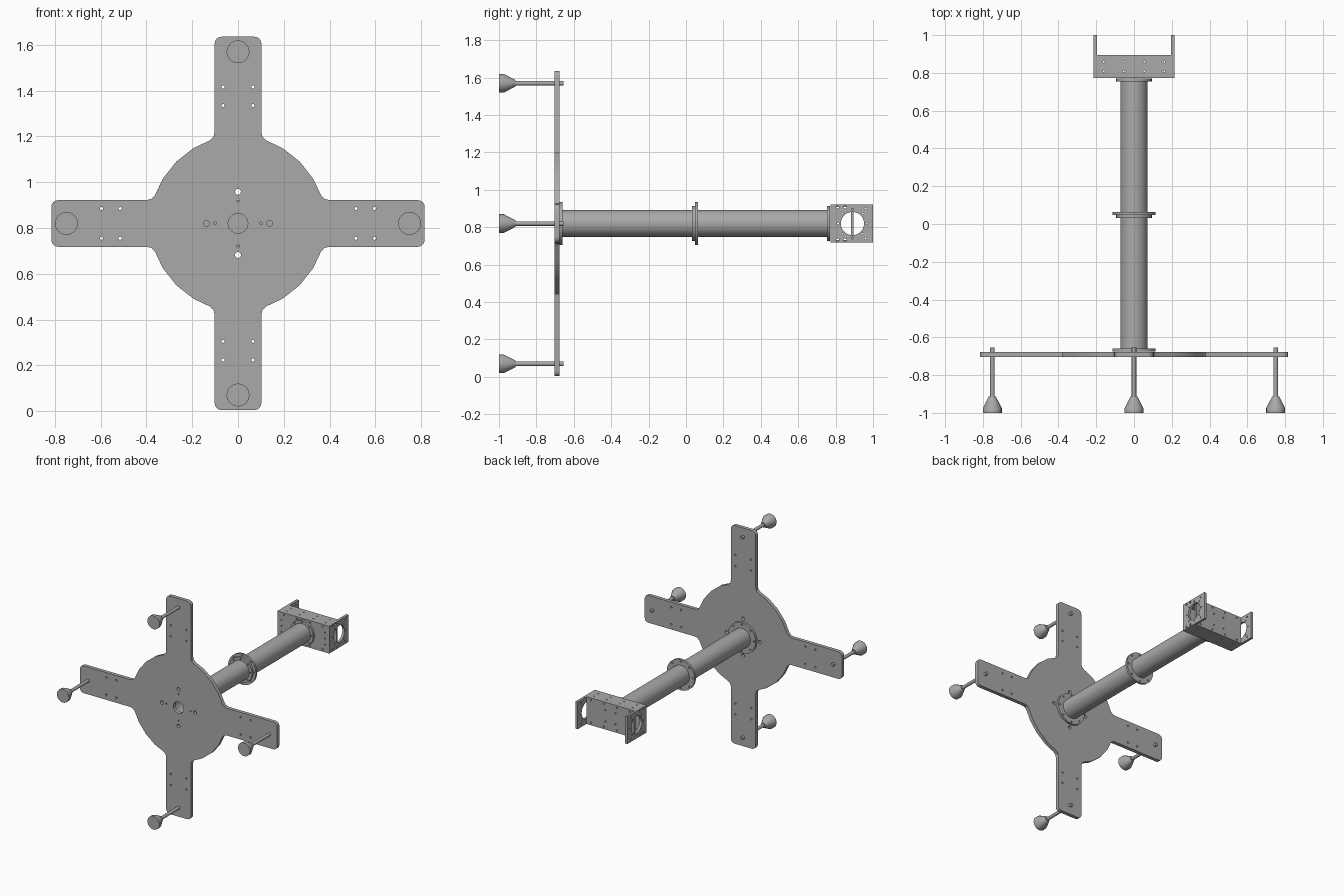
import bpy, bmesh
from math import cos, sin, pi, radians
from mathutils import Matrix, Vector

cube = bpy.data.objects.get("Cube")
if cube:
    bpy.data.objects.remove(cube)

CZ = 0.82  # height of the main axis

grey = bpy.data.materials.new("plain grey")
grey.use_nodes = True
COLOUR = (0.4, 0.4, 0.4, 1)
grey.diffuse_color = COLOUR
grey.node_tree.nodes["Principled BSDF"].inputs["Base Color"].default_value = COLOUR


def finish(obj, smooth=True):
    obj.data.materials.append(grey)
    bpy.ops.object.select_all(action="DESELECT")
    obj.select_set(True)
    bpy.context.view_layer.objects.active = obj
    if smooth:
        bpy.ops.object.shade_smooth_by_angle(angle=radians(32))
    return obj


def circle(x, y, r, n=12):
    return [(x + r * cos(2 * pi * i / n), y + r * sin(2 * pi * i / n)) for i in range(n)]


def ring_holes(count, dist, r, start=0.0, cx=0.0):
    return [circle(cx + dist * cos(start + 2 * pi * i / count),
                   dist * sin(start + 2 * pi * i / count), r) for i in range(count)]


def rectangle(x0, x1, y0, y1):
    return [(x0, y0), (x1, y0), (x1, y1), (x0, y1)]


def plate(name, outline, holes, thickness, centre, facing="y"):
    """Flat sheet with drilled holes, facing along y, x or z."""
    curve = bpy.data.curves.new(name, "CURVE")
    curve.dimensions = "2D"
    curve.fill_mode = "BOTH"
    curve.extrude = thickness / 2
    for loop in [outline] + holes:
        spline = curve.splines.new("POLY")
        spline.points.add(len(loop) - 1)
        for point, (x, y) in zip(spline.points, loop):
            point.co = (x, y, 0, 1)
        spline.use_cyclic_u = True
    temp = bpy.data.objects.new(name + "_outline", curve)
    bpy.context.collection.objects.link(temp)
    depsgraph = bpy.context.evaluated_depsgraph_get()
    mesh = bpy.data.meshes.new_from_object(temp.evaluated_get(depsgraph))
    bpy.data.objects.remove(temp)
    turn = {"y": Matrix.Rotation(pi / 2, 4, "X"),
            "x": Matrix.Rotation(pi / 2, 4, "Z") @ Matrix.Rotation(pi / 2, 4, "X"),
            "z": Matrix.Identity(4)}[facing]
    mesh.transform(Matrix.Translation(Vector(centre)) @ turn)
    bm = bmesh.new()
    bm.from_mesh(mesh)
    bmesh.ops.remove_doubles(bm, verts=bm.verts, dist=1e-5)
    bmesh.ops.recalc_face_normals(bm, faces=bm.faces)
    bm.to_mesh(mesh)
    bm.free()
    mesh.materials.clear()
    mesh.name = name
    obj = bpy.data.objects.new(name, mesh)
    bpy.context.collection.objects.link(obj)
    return finish(obj)


def lathe(name, profile, x, z, hollow=False, n=32):
    """Turn (radius, y) points around an axis running along y."""
    bm = bmesh.new()
    rings = [[bm.verts.new((x + r * cos(2 * pi * i / n), y, z + r * sin(2 * pi * i / n)))
              for i in range(n)] for r, y in profile]
    pairs = list(zip(rings, rings[1:]))
    if hollow:
        pairs.append((rings[-1], rings[0]))
    else:
        bm.faces.new(rings[0])
        bm.faces.new(rings[-1])
    for a, b in pairs:
        for i in range(n):
            j = (i + 1) % n
            bm.faces.new((a[i], a[j], b[j], b[i]))
    bmesh.ops.recalc_face_normals(bm, faces=bm.faces)
    mesh = bpy.data.meshes.new(name)
    bm.to_mesh(mesh)
    bm.free()
    obj = bpy.data.objects.new(name, mesh)
    bpy.context.collection.objects.link(obj)
    return finish(obj)


# Cross-shaped base plate: one quarter outline, repeated four times
W, TIP, R = 0.102, 0.816, 0.03
corner = [(W - R + R * sin(a * pi / 8), TIP - R + R * cos(a * pi / 8)) for a in range(5)]
fillet = [(W, 0.4), (0.107, 0.378), (0.125, 0.362), (0.195, 0.329)]
quarter = corner + fillet + [(0.27, 0.27)]
quarter += [(y, x) for x, y in reversed(corner + fillet)]
outline, holes = [], [circle(0, 0, 0.043, 32)]
for k in range(4):
    c, s = round(cos(k * pi / 2)), round(sin(k * pi / 2))
    outline += [(x * c + y * s, y * c - x * s) for x, y in quarter]
    drill = [(0, 0.138, 0.013), (0, 0.1, 0.006)]
    drill += [(side * 0.065, d, 0.007) for side in (-1, 1) for d in (0.515, 0.597)]
    holes += [circle(x * c + y * s, y * c - x * s, r) for x, y, r in drill]
plate("base_plate", outline, holes, 0.027, (0, -0.69, CZ))

# Four feet with threaded rods, one at each arm tip
for name, x, z in (("left", 0.75, 0), ("right", -0.75, 0), ("upper", 0, 0.75), ("lower", 0, -0.75)):
    lathe(name + "_foot", [(0.05, -1), (0.05, -0.975), (0.018, -0.912), (0.012, -0.912),
                           (0.012, -0.655)], x, CZ + z, n=24)

# Two identical tube sections with a wide flange in front and a narrow one behind
LENGTH, THICK = 0.723, 0.016
for name, y in (("front", -0.676), ("rear", 0.047)):
    lathe(name + "_tube", [(0.072, y), (0.072, y + LENGTH), (0.064, y + LENGTH), (0.064, y)],
          0, CZ, hollow=True, n=40)
    bore = [circle(0, 0, 0.066, 40)]
    plate(name + "_wide_flange", circle(0, 0, 0.115, 40), bore + ring_holes(8, 0.1, 0.006),
          THICK, (0, y + THICK / 2, CZ))
    plate(name + "_narrow_flange", circle(0, 0, 0.094, 40), bore + ring_holes(8, 0.083, 0.005),
          THICK, (0, y + LENGTH - THICK / 2, CZ))

# Hollow box of the bracket
FRONT, BACK, HALF, WALL = 0.772, 0.895, 0.197, 0.014
HIGH = 0.102
screws = [circle(x, z, 0.006) for x in (-0.16, -0.055, 0.055, 0.16) for z in (-0.085, 0.085)]
rim = [circle(s * 0.18, z, 0.005) for s in (-1, 1) for z in (-0.045, 0, 0.045)]
face = rectangle(-HALF, HALF, -HIGH, HIGH)
plate("box_front", face, screws + rim, WALL, (0, FRONT + WALL / 2, CZ))
plate("box_back", face, screws + ring_holes(4, 0.06, 0.006, pi / 4), WALL,
      (0, BACK - WALL / 2, CZ))
depth = (BACK - FRONT) / 2 - WALL
lid = rectangle(-HALF, HALF, -depth, depth)
lid_holes = [circle(x, y, 0.005) for x in (-0.16, -0.055, 0.055, 0.16) for y in (-0.025, 0.025)]
for name, s in (("box_top", 1), ("box_bottom", -1)):
    plate(name, lid, lid_holes, WALL, (0, (FRONT + BACK) / 2, CZ + s * (HIGH - WALL / 2)), "z")

# Side plates with the large round opening
HUB = 0.89
side_outline = rectangle(FRONT - HUB, 1 - HUB, -HIGH, HIGH)
side_holes = [circle(0, 0, 0.062, 40)] + ring_holes(8, 0.077, 0.005)
side_holes += [circle(y, z, 0.008) for y in (-0.08, -0.04) for z in (-0.088, 0.088)]
side_holes += [circle(0.07, z, 0.006) for z in (-0.08, 0.08)]
for name, s in (("left_side_plate", 1), ("right_side_plate", -1)):
    plate(name, side_outline, side_holes, 0.018, (s * (HALF + 0.009), HUB, CZ), "x")
